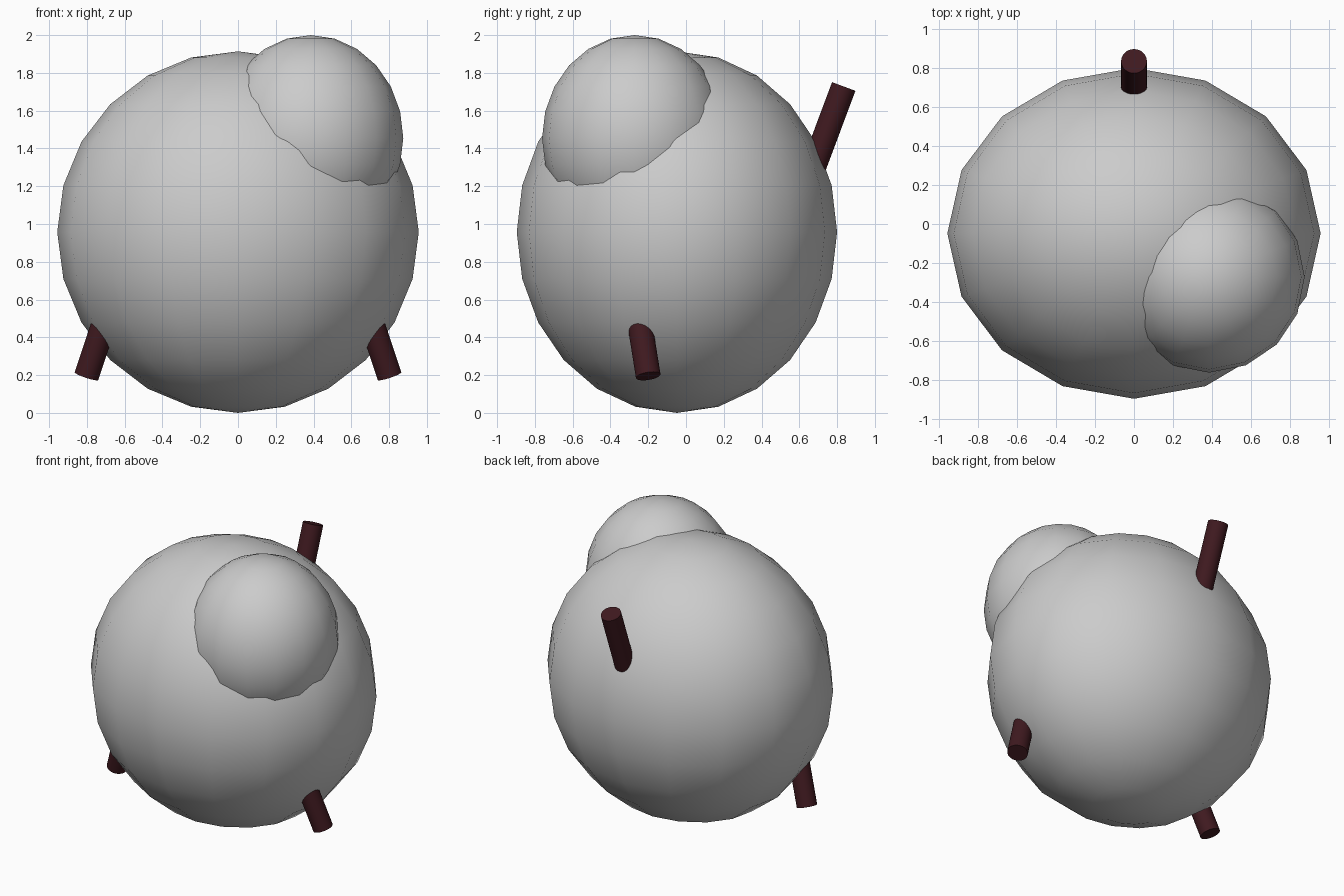
import bpy, math
from mathutils import Vector

if "Cube" in bpy.data.objects:
    bpy.data.objects.remove(bpy.data.objects["Cube"])

dark = bpy.data.materials.new("dark_maroon")
dark.diffuse_color = (0.05, 0.01, 0.014, 1)
dark.use_nodes = True
dark.node_tree.nodes["Principled BSDF"].inputs["Base Color"].default_value = dark.diffuse_color


def ball(name, loc, radii):
    bpy.ops.mesh.primitive_uv_sphere_add(segments=16, ring_count=12, radius=1, location=loc)
    o = bpy.context.object
    o.name = name
    o.scale = radii
    bpy.ops.object.transform_apply(location=False, rotation=False, scale=True)
    bpy.ops.object.shade_smooth()
    return o


def peg(name, tip, inward, length):
    # cylinder whose outer cap is centred on tip and which runs along inward
    tip, d = Vector(tip), Vector(inward).normalized()
    bpy.ops.mesh.primitive_cylinder_add(vertices=32, radius=0.066, depth=length,
                                        location=tip + d * length / 2)
    o = bpy.context.object
    o.name = name
    o.rotation_mode = 'QUATERNION'
    o.rotation_quaternion = d.to_track_quat('Z', 'Y')
    bpy.ops.object.shade_smooth_by_angle(angle=math.radians(30))
    o.data.materials.append(dark)
    return o


# Large body and the bulge on its upper front right
ball("body", (0, -0.048, 0.957), (0.957, 0.848, 0.957))
ball("bulge", (0.385, -0.272, 1.455), (0.49, 0.49, 0.545))

# Two short legs, mirrored
for side, s in (("right", 1), ("left", -1)):
    peg("leg_" + side, (0.802 * s, -0.2, 0.195), (-0.333 * s, -0.16, 1), 0.5)

# Raised peg on the back
peg("back_peg", (0, 0.835, 1.728), (0, -0.35, -0.937), 0.6)
